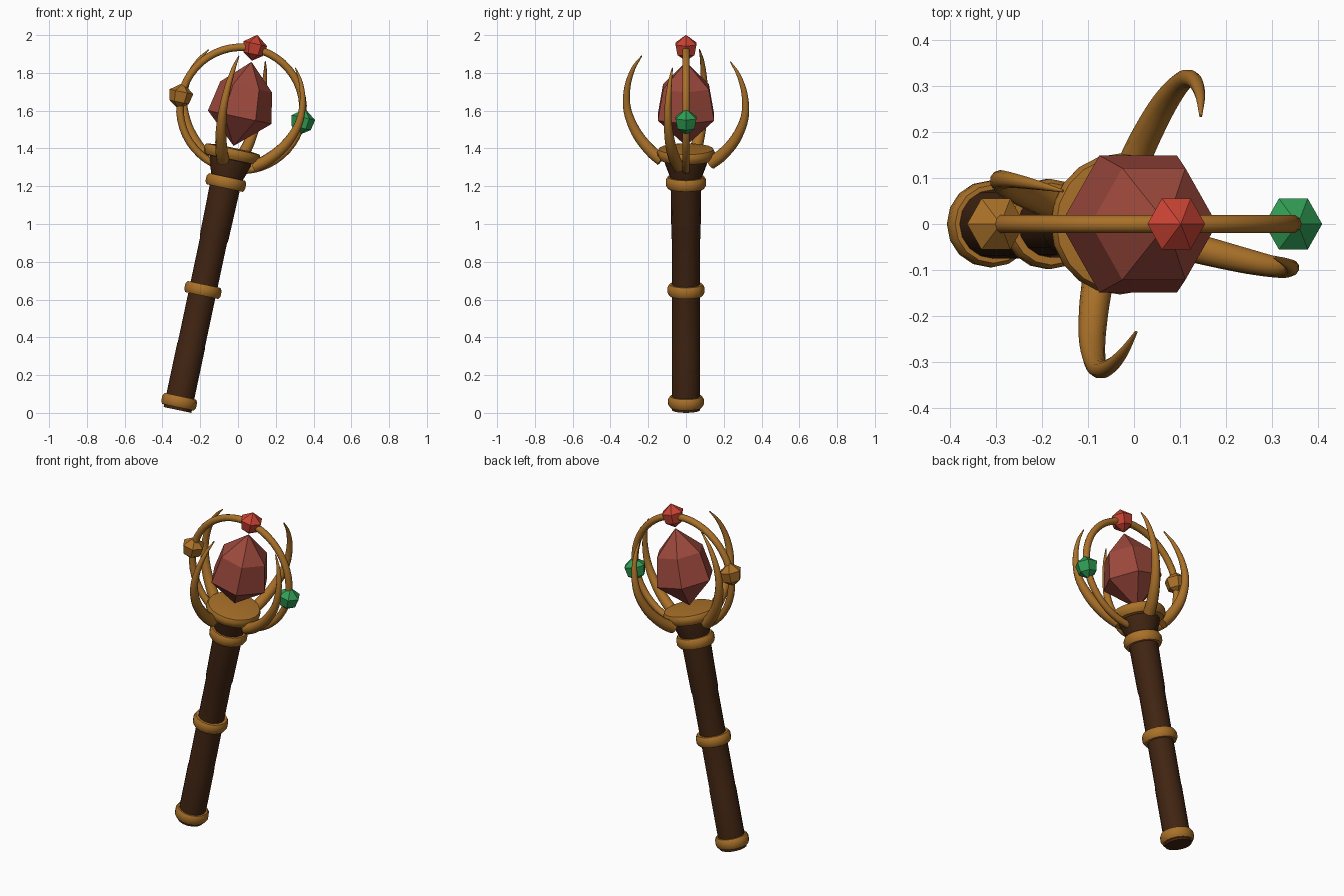
import bpy, bmesh, math
from mathutils import Matrix, Vector

if "Cube" in bpy.data.objects:
    bpy.data.objects.remove(bpy.data.objects["Cube"])

# Everything is built upright along local z, then leaned 12 degrees
LEAN = Matrix.Translation((-0.3237, 0, 0)) @ Matrix.Rotation(math.radians(12), 4, 'Y')


def material(name, rgb):
    m = bpy.data.materials.new(name)
    m.diffuse_color = (*rgb, 1)
    m.use_nodes = True
    m.node_tree.nodes["Principled BSDF"].inputs["Base Color"].default_value = m.diffuse_color
    return m


GOLD = material("antique gold", (0.40, 0.165, 0.022))
WOOD = material("dark wood", (0.052, 0.018, 0.006))
CRYSTAL = material("dusky red crystal", (0.33, 0.065, 0.045))
RED = material("bright red gem", (0.58, 0.055, 0.033))
GREEN = material("green gem", (0.03, 0.34, 0.09))


def finish(name, bm, mat, smooth=True):
    bmesh.ops.recalc_face_normals(bm, faces=bm.faces)
    bm.transform(LEAN)
    mesh = bpy.data.meshes.new(name)
    bm.to_mesh(mesh)
    bm.free()
    mesh.materials.append(mat)
    if smooth:
        mesh.shade_smooth()
        mesh.set_sharp_from_angle(angle=math.radians(40))
    ob = bpy.data.objects.new(name, mesh)
    bpy.context.collection.objects.link(ob)
    return ob


def skin(bm, rings, closed=False):
    """Bridge rings of vertices; cap the ends unless the loop is closed."""
    n = len(rings[0])
    pairs = list(zip(rings, rings[1:])) + ([(rings[-1], rings[0])] if closed else [])
    for a, b in pairs:
        for i in range(n):
            j = (i + 1) % n
            bm.faces.new((a[i], a[j], b[j], b[i]))
    if not closed:
        bm.faces.new(rings[0])
        bm.faces.new(rings[-1])


def lathe(name, profile, mat, sides=16):
    bm = bmesh.new()
    rings = [[bm.verts.new((r * math.cos(2 * math.pi * i / sides),
                            r * math.sin(2 * math.pi * i / sides), z))
              for i in range(sides)] for r, z in profile]
    skin(bm, rings)
    return finish(name, bm, mat)


def crystal(name, centre, lower, upper, bottom, top, mat):
    """Six-sided double-ended crystal; lower and upper are (radius, height)."""
    bm = bmesh.new()
    c = Vector(centre)
    rings = [[bm.verts.new(c + Vector((r * math.cos(i * math.pi / 3),
                                       r * math.sin(i * math.pi / 3), z)))
              for i in range(6)] for r, z in (lower, upper)]
    tips = [bm.verts.new(c + Vector((0, 0, z))) for z in (bottom, top)]
    for i in range(6):
        j = (i + 1) % 6
        bm.faces.new((rings[0][i], rings[0][j], rings[1][j], rings[1][i]))
        for ring, tip in zip(rings, tips):
            bm.faces.new((ring[i], ring[j], tip))
    return finish(name, bm, mat, smooth=False)


def tube(name, path, radii, turn, mat, closed=False, sides=10):
    """Sweep a circle along a path of (radius, height) points in one upright plane."""
    bm = bmesh.new()
    pts = [Vector((r, 0, z)) for r, z in path]
    n = len(pts)
    rings = []
    for k, p in enumerate(pts):
        a = pts[k - 1] if closed or k else pts[0]
        b = pts[(k + 1) % n] if closed else pts[min(k + 1, n - 1)]
        d = (b - a).normalized()
        side = Vector((d.z, 0, -d.x))
        rings.append([bm.verts.new(p + radii[k] * (
            side * math.cos(2 * math.pi * i / sides) +
            Vector((0, math.sin(2 * math.pi * i / sides), 0)))) for i in range(sides)])
    skin(bm, rings, closed)
    bm.transform(Matrix.Rotation(turn, 4, 'Z'))
    return finish(name, bm, mat)


def spline(points, steps=4):
    """Catmull-Rom smoothing of a list of tuples."""
    v = [Vector(p) for p in points]
    v = [2 * v[0] - v[1]] + v + [2 * v[-1] - v[-2]]
    out = []
    for a, b, c, d in zip(v, v[1:], v[2:], v[3:]):
        for s in range(steps):
            t = s / steps
            out.append(0.5 * (2 * b + (c - a) * t + (2 * a - 5 * b + 4 * c - d) * t * t
                              + (3 * b - a - 3 * c + d) * t ** 3))
    return out + [v[-2]]


# Wooden shaft with flared head
lathe("shaft", [(0.075, 0.016), (0.075, 0.36), (0.073, 0.37), (0.073, 0.93),
                (0.077, 0.95), (0.081, 1.22), (0.086, 1.28), (0.112, 1.35),
                (0.112, 1.38)], WOOD)

# Gold bands along the shaft
for name, r, z in (("bottom_band", 0.094, 0.06), ("middle_band", 0.098, 0.665),
                   ("upper_band", 0.107, 1.247)):
    lathe(name, [(r - 0.03, z - 0.03), (r - 0.009, z - 0.03), (r, z - 0.015),
                 (r, z + 0.015), (r - 0.009, z + 0.03), (r - 0.03, z + 0.03)], GOLD)

# Collar under the crystal
lathe("collar", [(0.09, 1.368), (0.138, 1.372), (0.15, 1.39), (0.153, 1.41),
                 (0.145, 1.428), (0.09, 1.435)], GOLD, 20)

# Large central crystal
crystal("main_crystal", (0, 0, 0), (0.172, 1.6), (0.14, 1.764), 1.445, 1.9, CRYSTAL)

# Upright halo ring
RING_Z, RING_R = 1.646, 0.326
N = 48
tube("halo_ring", [(RING_R * math.cos(2 * math.pi * k / N),
                    RING_Z + RING_R * math.sin(2 * math.pi * k / N)) for k in range(N)],
     [0.02] * N, 0, GOLD, closed=True)

# Small gems set on the ring
for name, deg, mat in (("top_gem", 90, RED), ("left_gem", 180, GOLD), ("right_gem", 0, GREEN)):
    a = math.radians(deg)
    crystal(name, ((RING_R + 0.004) * math.cos(a), 0, RING_Z + (RING_R + 0.004) * math.sin(a)),
            (0.052, -0.034), (0.064, 0.022), -0.07, 0.07, mat)

# Four curved claws: (distance from axis, height, thickness)
claw = spline([(0.135, 1.36, 0.034), (0.2, 1.41, 0.032), (0.275, 1.5, 0.028),
               (0.325, 1.62, 0.022), (0.325, 1.74, 0.017), (0.292, 1.845, 0.011),
               (0.245, 1.917, 0.003)])
for k in range(4):
    tube("claw_%d" % (k + 1), [p[:2] for p in claw], [p[2] for p in claw],
         math.radians(73 + 90 * k), GOLD)
